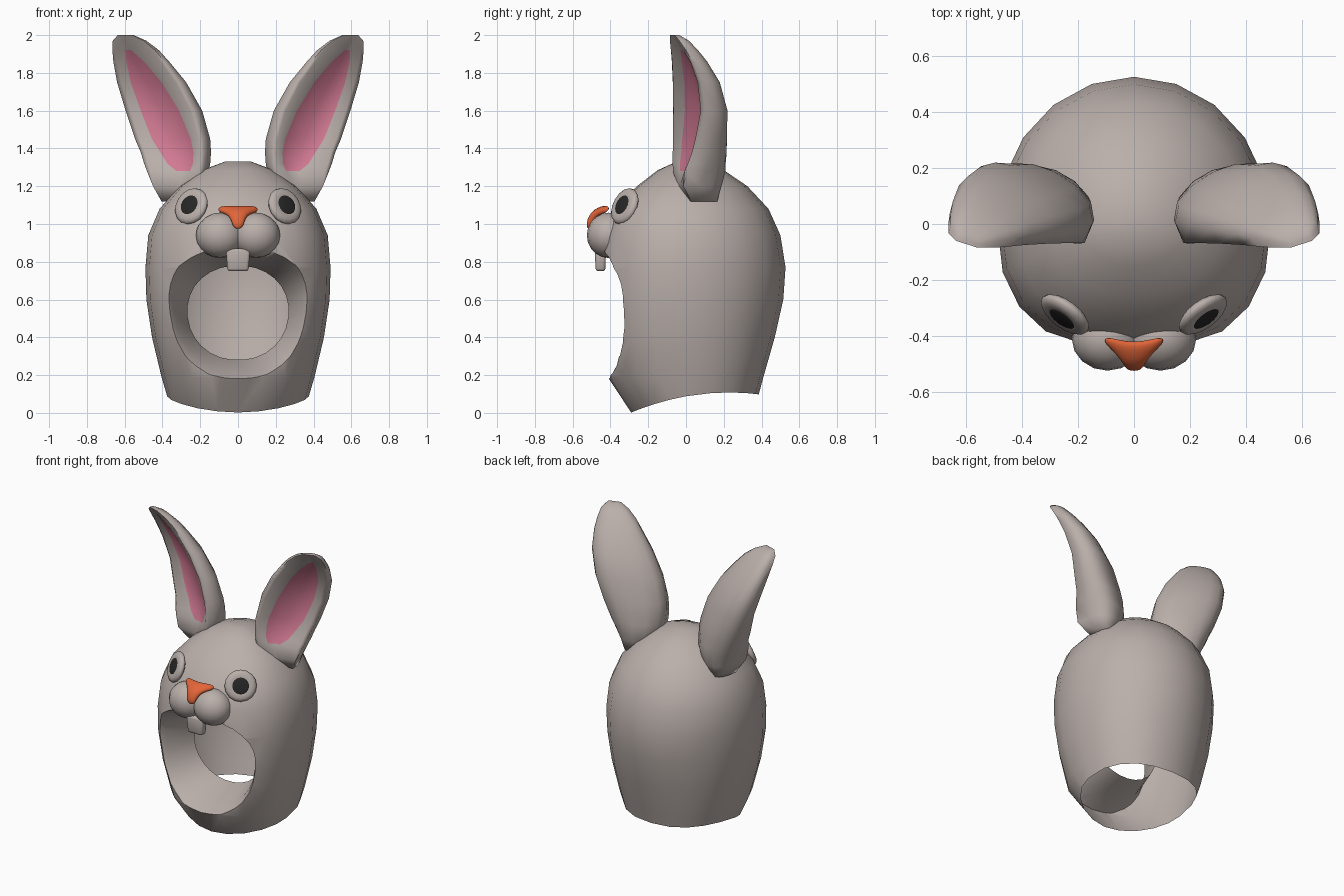
import bpy, bmesh, math
from mathutils import Vector, Matrix

if "Cube" in bpy.data.objects:
    bpy.data.objects.remove(bpy.data.objects["Cube"])


def material(name, rgb):
    m = bpy.data.materials.new(name)
    m.diffuse_color = (*rgb, 1)
    m.use_nodes = True
    m.node_tree.nodes["Principled BSDF"].inputs["Base Color"].default_value = m.diffuse_color
    return m


FUR = material("fur_grey", (0.49, 0.43, 0.405))
PINK = material("ear_pink", (0.65, 0.195, 0.295))
ORANGE = material("nose_orange", (0.76, 0.13, 0.04))
BLACK = material("pupil_black", (0.02, 0.02, 0.02))


def spow(v, p):
    return math.copysign(abs(v) ** p, v)


def finish(name, bm, mats, angle=50):
    bmesh.ops.recalc_face_normals(bm, faces=bm.faces[:])
    me = bpy.data.meshes.new(name)
    bm.to_mesh(me)
    bm.free()
    for m in mats:
        me.materials.append(m)
    ob = bpy.data.objects.new(name, me)
    bpy.context.collection.objects.link(ob)
    bpy.ops.object.select_all(action='DESELECT')
    ob.select_set(True)
    bpy.context.view_layer.objects.active = ob
    bpy.ops.object.shade_smooth_by_angle(angle=math.radians(angle))
    return ob


def loft(bm, rings):
    """Skin closed rings and cap both ends; returns the side faces per band."""
    vs = [[bm.verts.new(p) for p in r] for r in rings]
    n = len(vs[0])
    bands = [[bm.faces.new((a[i], a[(i + 1) % n], b[(i + 1) % n], b[i])) for i in range(n)]
             for a, b in zip(vs, vs[1:])]
    for ring in (vs[0], vs[-1]):
        mid = bm.verts.new(sum((v.co for v in ring), Vector()) / n)
        for i in range(n):
            bm.faces.new((ring[i], ring[(i + 1) % n], mid))
    return bands


def ellipsoid(name, center, radii, mat, rot=Matrix(), flat=1.0):
    """Ellipsoid whose local top is flattened above the given fraction."""
    bm = bmesh.new()
    bmesh.ops.create_uvsphere(bm, u_segments=16, v_segments=10, radius=1)
    for v in bm.verts:
        v.co.z = min(v.co.z, flat)
    bm.transform(Matrix.Translation(center) @ rot @ Matrix.Diagonal((*radii, 1)))
    return finish(name, bm, [mat])


# Hood: rows of height, half width, front y, back y, front and back squareness
ROWS = [(0, .375, -.29, .385, 1.9, 2.3), (.19, .405, -.415, .41, 2.2, 2.2),
        (.4, .455, -.445, .47, 2.35, 2.1), (.6, .485, -.46, .515, 2.4, 2),
        (.77, .49, -.46, .527, 2.4, 2), (.94, .475, -.44, .50, 2.35, 2),
        (1.08, .415, -.385, .437, 2.35, 2), (1.2, .31, -.26, .325, 2.2, 2),
        (1.285, .19, -.15, .20, 2, 2), (1.33, .07, -.05, .08, 2, 2)]
SEG = 20


def hood_ring(row):
    z, w, f, b, nf, nb = row
    ring = []
    for i in range(SEG):
        t = 2 * math.pi * i / SEG
        c, s = math.cos(t), math.sin(t)
        p = 2 / (nf if s < 0 else nb)
        x = w * spow(c, p)
        y = (b if s > 0 else -f) * spow(s, p)
        ring.append((x, y, z if z else max(0, .088 + .18 * y - .4 * y * y)))
    return ring


bm = bmesh.new()
loft(bm, [hood_ring(r) for r in ROWS])
hood = finish("hood", bm, [FUR])

# Face opening: flared cutter that leaves an inward sloping rim
BACK_Y = -.10


def opening_ring(y, rx, low, mid, high, n):
    ring = []
    for t in (2 * math.pi * (i + .5) / 28 for i in range(28)):
        s = spow(math.sin(t), 2 / n)
        ring.append((rx * spow(math.cos(t), 2 / n), y, mid + s * (high - mid if s > 0 else mid - low)))
    return ring


bm = bmesh.new()
loft(bm, [opening_ring(BACK_Y, .268, .28, .54, .78, 2.1),
          opening_ring(-.30, .342, .232, .585, .815, 2.3),
          opening_ring(-.55, .53, .11, .60, .915, 2.4)])
cutter = finish("opening_cutter", bm, [FUR])
cutter.hide_render = True
mod = hood.modifiers.new("opening", 'BOOLEAN')
mod.operation, mod.solver, mod.object = 'DIFFERENCE', 'EXACT', cutter
bpy.context.view_layer.objects.active = hood
bpy.ops.object.modifier_apply(modifier=mod.name)
bpy.data.objects.remove(cutter)

# Remove the neck cap and the inner end of the opening, leaving a hollow shell
bm = bmesh.new()
bm.from_mesh(hood.data)
bm.normal_update()
gone = [f for f in bm.faces
        if (f.normal.z < -.8 and f.calc_center_median().z < .14)
        or all(abs(v.co.y - BACK_Y) < 1e-4 for v in f.verts)]
bmesh.ops.delete(bm, geom=gone, context='FACES')
bm.to_mesh(hood.data)
bm.free()
bpy.ops.object.select_all(action='DESELECT')
hood.select_set(True)
bpy.ops.object.shade_smooth_by_angle(angle=math.radians(75))

# Ears: z, inner rim x y, outer rim x y, back bulge, pink start and end fraction
EAR = [(1.12, .27, 0, .405, .03, .15, .35, .5), (1.2, .215, -.05, .45, -.015, .22, .35, .5),
       (1.28, .185, -.066, .482, .005, .235, .24, .48), (1.32, .18, -.068, .497, .025, .225, .19, .62),
       (1.38, .177, -.068, .515, .05, .215, .18, .70), (1.45, .183, -.068, .545, .07, .20, .19, .76),
       (1.6, .225, -.068, .595, .10, .178, .24, .79), (1.75, .306, -.07, .64, .08, .15, .30, .79),
       (1.86, .39, -.075, .66, .035, .115, .40, .75), (1.92, .44, -.08, .665, 0, .092, .56, .69),
       (1.97, .50, -.085, .663, -.035, .07, .58, .68), (2.0, .56, -.085, .637, -.06, .035, .45, .55)]
ARC = 9


def ear_ring(row, side):
    z, xi, yi, xo, yo, bulge, a, c = row
    inner, outer = Vector((xi, yi, z)), Vector((xo, yo, z))
    along = outer - inner
    back = Vector((-.08, 1, 0)).normalized()
    dish = bulge * math.sin(math.pi * min(1, max(0, (z - 1.2) / .78))) ** .5
    pts = []
    for i in range(ARC + 1):
        t = math.pi * i / ARC
        k, s = math.cos(t), max(0, math.sin(t))
        swell = .35 * s * max(0, k)
        pts.append(inner + along * (.5 - spow(k, .88) * (.5 + swell)) + back * bulge * s ** .8)
    for frac, depth in ((.93, -.06), (c, .18), ((a + c) / 2, .24), (a, .12), (.07, -.06)):
        pts.append(inner + along * frac + back * dish * depth)
    return [(p.x * side, p.y, p.z) for p in pts]


for side, tag in ((1, "right"), (-1, "left")):
    bm = bmesh.new()
    bands = loft(bm, [ear_ring(r, side) for r in EAR])
    for band in bands[2:9]:
        for i in (ARC + 2, ARC + 3):
            band[i].material_index = 1
    finish(tag + "_ear", bm, [FUR, PINK], 75)

    # Eyes: a flat fronted disc with a dark pupil facing outward and up
    n = Vector((.55 * side, -.74, .36)).normalized()
    rot = n.to_track_quat('Z', 'Y').to_matrix().to_4x4()
    eye = Vector((.247 * side, -.324, 1.094))
    ellipsoid(tag + "_eye", eye, (.102, .102, .036), FUR, rot, .59)
    ellipsoid(tag + "_pupil", eye + n * .020, (.055, .055, .007), BLACK, rot)

    # Muzzle cheeks
    ellipsoid(tag + "_muzzle", (.095 * side, -.41, .94), (.128, .115, .12), FUR)

# Nose: half outline mirrored, thickened and rounded
HALF = [(0, -.43, 1.088), (.105, -.40, 1.098), (.118, -.415, 1.063), (.042, -.482, 1.052),
        (.03, -.515, .98), (0, -.52, .967)]
bm = bmesh.new()
grid = {}
for s in (1, -1):
    for i, (x, y, z) in enumerate(HALF):
        grid[s, i] = grid[1, i] if s < 0 and x == 0 else bm.verts.new((x * s, y, z))
center = bm.verts.new((0, -.505, 1.068))
for s in (1, -1):
    v = [grid[s, i] for i in range(6)]
    for f in ((v[0], v[1], v[2], v[3], center), (center, v[3], v[4], v[5])):
        bm.faces.new(f if s > 0 else f[::-1])
nose = finish("nose", bm, [ORANGE], 80)
thick = nose.modifiers.new("thickness", 'SOLIDIFY')
thick.thickness, thick.offset = .035, 0
nose.modifiers.new("rounding", 'SUBSURF').levels = 2
nose.modifiers["rounding"].render_levels = 2

# Front teeth: one tapered block under the muzzle
bm = bmesh.new()
bmesh.ops.create_cube(bm, size=1)
for v in bm.verts:
    k = 1 if v.co.z > 0 else .85
    v.co = (v.co.x * .13 * k, -.453 + v.co.y * .06 * k, .81 + v.co.z * .12)
bmesh.ops.bevel(bm, geom=bm.edges[:], offset=.014, segments=2, affect='EDGES', profile=.5)
finish("teeth", bm, [FUR])
